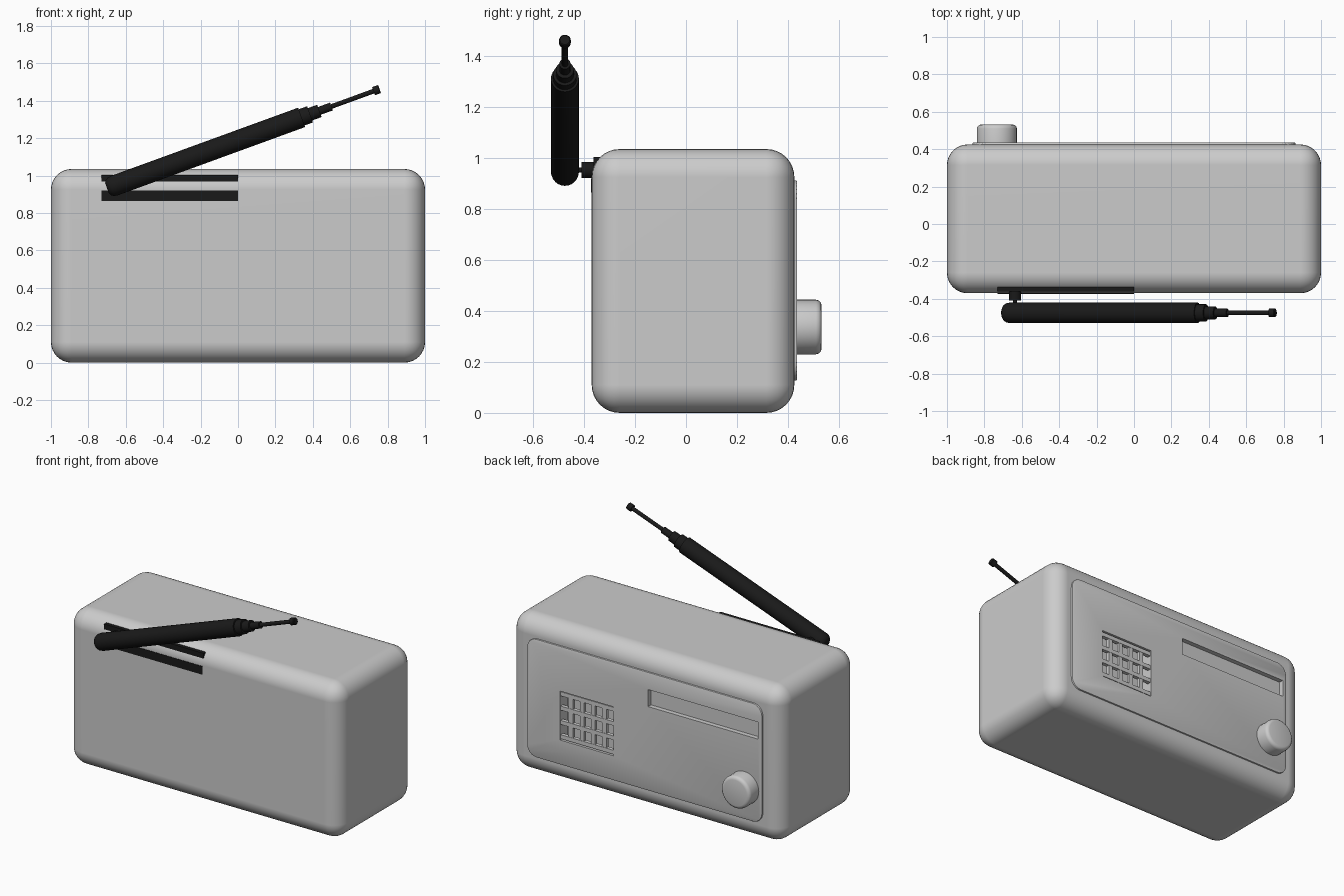
import bpy, bmesh, math
from mathutils import Vector

if "Cube" in bpy.data.objects:
    bpy.data.objects.remove(bpy.data.objects["Cube"])

black = bpy.data.materials.new("black")
black.diffuse_color = (0.01, 0.01, 0.01, 1)
black.use_nodes = True
black.node_tree.nodes["Principled BSDF"].inputs["Base Color"].default_value = black.diffuse_color


def finish(name, bm, mat=None):
    bmesh.ops.recalc_face_normals(bm, faces=bm.faces)
    me = bpy.data.meshes.new(name)
    bm.to_mesh(me)
    bm.free()
    ob = bpy.data.objects.new(name, me)
    bpy.context.collection.objects.link(ob)
    if mat:
        me.materials.append(mat)
    return ob


def activate(ob):
    bpy.ops.object.select_all(action='DESELECT')
    ob.select_set(True)
    bpy.context.view_layer.objects.active = ob


def smooth(ob, angle=35):
    activate(ob)
    bpy.ops.object.shade_smooth_by_angle(angle=math.radians(angle))


def box(name, x, y, z, mat=None, bevel=0, seg=6, y_edges=0):
    """Box from (min, max) ranges; y_edges rounds only the edges along y."""
    bm = bmesh.new()
    bmesh.ops.create_cube(bm, size=1)
    for v in bm.verts:
        v.co = Vector(((r[0] + r[1]) / 2 + c * (r[1] - r[0])
                       for r, c in zip((x, y, z), v.co)))
    if y_edges:
        edges = [e for e in bm.edges if abs(e.verts[0].co.y - e.verts[1].co.y) > 1e-5]
        bmesh.ops.bevel(bm, geom=edges, offset=y_edges, segments=6, profile=0.5, affect='EDGES')
    if bevel:
        bmesh.ops.bevel(bm, geom=bm.edges[:], offset=bevel, segments=seg, profile=0.5, affect='EDGES')
    return finish(name, bm, mat)


def lathe(name, origin, axis, profile, mat=None, n=32):
    """Spin (distance, radius) points around an axis, with capped ends."""
    rot = Vector((0, 0, 1)).rotation_difference(Vector(axis))
    bm = bmesh.new()
    rings = []
    for d, r in profile:
        rings.append([bm.verts.new(Vector(origin) + rot @ Vector(
            (r * math.cos(2 * math.pi * i / n), r * math.sin(2 * math.pi * i / n), d)))
            for i in range(n)])
    for a, b in zip(rings, rings[1:]):
        for i in range(n):
            bm.faces.new((a[i], a[(i + 1) % n], b[(i + 1) % n], b[i]))
    bm.faces.new(rings[0])
    bm.faces.new(rings[-1])
    ob = finish(name, bm, mat)
    smooth(ob)
    return ob


def cut(ob, cutter):
    mod = ob.modifiers.new("cut", 'BOOLEAN')
    mod.operation = 'DIFFERENCE'
    mod.solver = 'EXACT'
    mod.object = cutter
    activate(ob)
    bpy.ops.object.modifier_apply(modifier=mod.name)


# case and raised face panel
body = box("body", (-1, 1), (-0.37, 0.425), (0, 1.035), bevel=0.11, seg=8)
panel = box("face_panel", (-0.863, 0.863), (0.40, 0.436), (0.127, 0.912), y_edges=0.07, bevel=0.005, seg=2)

# dial window and speaker opening
dial = box("dial_cutter", (-0.835, -0.027), (0.405, 0.5), (0.685, 0.798))
gx, gz = (0.228, 0.62), (0.29, 0.615)
speaker = box("speaker_cutter", gx, (0.36, 0.5), gz)
for target in (body, panel):
    for cutter in (dial, speaker):
        cut(target, cutter)
for cutter in (dial, speaker):
    bpy.data.objects.remove(cutter)
smooth(body)
body.modifiers.new("weighted", 'WEIGHTED_NORMAL').keep_sharp = True
smooth(panel)

# speaker grille bars
zc = sum(gz) / 2
for i in range(4):
    z = zc + (i - 1.5) * 0.095
    box("grille_bar_horizontal", gx, (0.405, 0.43), (z - 0.0135, z + 0.0135))
    x = sum(gx) / 2 + (i - 1.5) * 0.082
    box("grille_bar_vertical", (x - 0.015, x + 0.015), (0.407, 0.428), (zc - 0.155, zc + 0.155))

# tuning knob
lathe("tuning_knob", (-0.733, 0.42, 0.337), (0, 1, 0),
      [(0, 0.107), (0.09, 0.107), (0.101, 0.104), (0.109, 0.096), (0.112, 0.085)])

# antenna rest strips on the rear top edge
box("antenna_rest_upper", (-0.73, 0), (-0.362, -0.3), (0.968, 1.003), black)
box("antenna_rest_lower", (-0.73, 0), (-0.373, -0.3), (0.865, 0.92), black)

# antenna hinge
lathe("antenna_hinge", (-0.636, -0.34, 0.953), (0, -1, 0),
      [(0, 0.032), (0.07, 0.032), (0.07, 0.01), (0.1, 0.01)], black, 20)

# telescopic antenna
base, tip = Vector((-0.70, -0.475, 0.932)), Vector((0.757, -0.475, 1.463))
axis = (tip - base).normalized()
length = (tip - base).length
c = axis.x
profile = [(0, 0.03), (0.008, 0.043), (0.022, 0.052), (0.04, 0.055)]
steps = [(0.34, 0.055), (0.385, 0.046), (0.435, 0.035), (0.50, 0.022), (0.725, 0.0125)]
for (x, r), (_, nxt) in zip(steps, steps[1:] + [(0, 0.023)]):
    d = (x - base.x) / c
    profile += [(d, r), (d, nxt)]
profile += [(length - 0.004, 0.023), (length, 0.019)]
lathe("antenna", base, axis, profile, black, 24)
